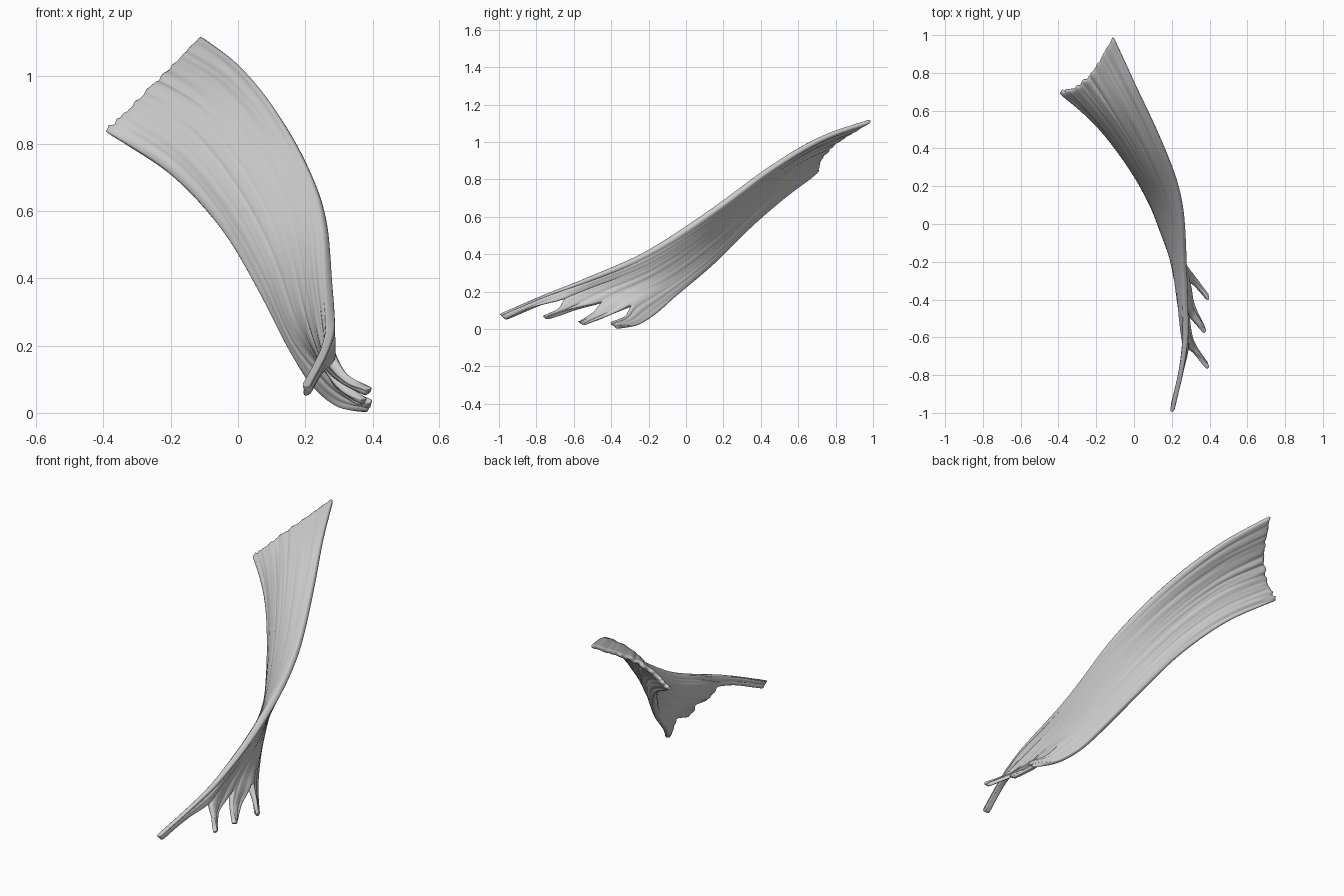
import bpy, bmesh, math, random
from mathutils import Vector as V

if "Cube" in bpy.data.objects:
    bpy.data.objects.remove(bpy.data.objects["Cube"])

random.seed(4)
COLS, STEP = 10, 9          # columns per strip, rows per guide segment

# Outer edges of the sheet, from the broad end to the start of the fingers
upper = [V(p) for p in [(-.11, .995, 1.115), (.003, .745, 1.03), (.125, .483, .88),
                        (.245, .15, .64), (.27, -.25, .392), (.272, -.57, .258)]]
lower = [V(p) for p in [(-.398, .705, .838), (-.2, .53, .708), (-.04, .33, .535),
                        (.08, .135, .338), (.172, -.06, .17), (.234, -.172, .072)]]
bulge = [V((.0, -.08, -.005)), V((-.022, -.045, .022)), V((-.022, -.027, .025)),
         V((-.015, -.018, .016)), V((-.01, -.012, .011))]
notches = [V((.275, -.65, .16)), V((.273, -.452, .142)), V((.28, -.295, .122))]

# Finger ends: (upper side points, lower side points)
fingers = [
    ([(.255, -.75, .187), (.203, -.998, .08)], [(.247, -.79, .122), (.203, -.965, .05)]),
    ([(.315, -.68, .108), (.393, -.765, .07)], [(.303, -.6, .104), (.388, -.742, .056)]),
    ([(.305, -.5, .085), (.378, -.575, .04)], [(.305, -.41, .072), (.368, -.55, .022)]),
    ([(.325, -.325, .07), (.393, -.405, .03)], [(.305, -.27, .017), (.39, -.37, .012)]),
]

# Guide fibres across the sheet
guides = []
for j in range(5):
    w = j / 4
    g = [a.lerp(b, w) + k * 4 * w * (1 - w) for a, b, k in zip(upper, lower, bulge)]
    g.append(upper[5] if j == 0 else lower[5] if j == 4 else notches[j - 1])
    guides.append(g)


def curve(pts, t):
    """Smooth curve through unevenly spaced points."""
    i = min(int(t), len(pts) - 2)
    s = t - i

    def h(k):
        return (pts[k + 1] - pts[k]).length

    def d(k):
        return (pts[k + 1] - pts[k]) / h(k)

    def m(k):
        if k == 0:
            return d(0)
        if k == len(pts) - 1:
            return d(k - 1)
        return (d(k - 1) * h(k) + d(k) * h(k - 1)) / (h(k) + h(k - 1))
    return (pts[i] * (1 + 2 * s) * (1 - s) ** 2 + m(i) * h(i) * s * (1 - s) ** 2
            + pts[i + 1] * s * s * (3 - 2 * s) + m(i + 1) * h(i) * s * s * (s - 1))


def side(j, f, t):
    """Point on guide j as seen from finger f; neighbours share it above the notch."""
    owners = [f] if t > 5 else [k for k in (j - 1, j) if 0 <= k < 4]
    pts = [curve(guides[j] + [V(p) for p in fingers[k][j - k]], t) for k in owners]
    return sum(pts, V()) / len(pts)


# Muscle sheet: four strips joined above the notches
bm = bmesh.new()
col = bm.verts.layers.int.new("col")
row = bm.verts.layers.int.new("row")
N = 7 * STEP
for f in range(4):
    grid = []
    for r in range(N + 1):
        t = r / STEP
        a, b = side(f, f, t), side(f + 1, f, t)
        line = []
        for c in range(COLS + 1):
            v = bm.verts.new(a.lerp(b, c / COLS))
            v[col], v[row] = f * COLS + c, r
            line.append(v)
        grid.append(line)
    for r in range(N):
        for c in range(COLS):
            bm.faces.new((grid[r][c], grid[r + 1][c], grid[r + 1][c + 1], grid[r][c + 1]))
bmesh.ops.remove_doubles(bm, verts=bm.verts, dist=1e-5)
inner = [v for v in bm.verts if not v.is_boundary]
for _ in range(8):
    bmesh.ops.smooth_vert(bm, verts=inner, factor=.5, use_axis_x=True,
                          use_axis_y=True, use_axis_z=True)

# Fibre grooves along the length and a frayed broad end
bm.normal_update()
fibre = [(random.uniform(-1, 1), random.uniform(0, 6.3), random.uniform(2, 5))
         for _ in range(4 * COLS + 1)]
fray = [random.uniform(-.012, .012) for _ in fibre]
along = (upper[1] - upper[0]).normalized()
moves = []
for v in bm.verts:
    amp, ph, fr = fibre[v[col]]
    u = v[row] / N
    fade = .3 + .7 * abs(2 * u - .9)
    off = v.normal * .0034 * fade * (amp + .8 * math.sin(fr * 3 * u + ph))
    if v[row] < 3 and 0 < v[col] < 4 * COLS:
        off += along * fray[v[col]] * (1 - v[row] / 3) * (.2 + v[col] / 40)
    moves.append((v, off))
for v, off in moves:
    v.co += off
bmesh.ops.recalc_face_normals(bm, faces=bm.faces)

# Relative thickness: fuller belly, thin edges and ends
deform = bm.verts.layers.deform.verify()
for v in bm.verts:
    t, w = v[row] / STEP, v[col] / (4 * COLS)
    belly = math.sin(math.pi * min(t / 6, 1)) * math.sqrt(max(0, 4 * w * (1 - w)))
    v[deform][0] = min(1, .42 + .58 * belly)

mesh = bpy.data.meshes.new("muscle_sheet")
bm.to_mesh(mesh)
bm.free()
ob = bpy.data.objects.new("muscle_sheet", mesh)
bpy.context.collection.objects.link(ob)
ob.vertex_groups.new(name="thickness")
for p in mesh.polygons:
    p.use_smooth = True

# Thickness and rounded rims
sol = ob.modifiers.new("thickness", 'SOLIDIFY')
sol.thickness, sol.offset, sol.vertex_group = .054, 0, "thickness"
sub = ob.modifiers.new("round", 'SUBSURF')
sub.levels = sub.render_levels = 1
